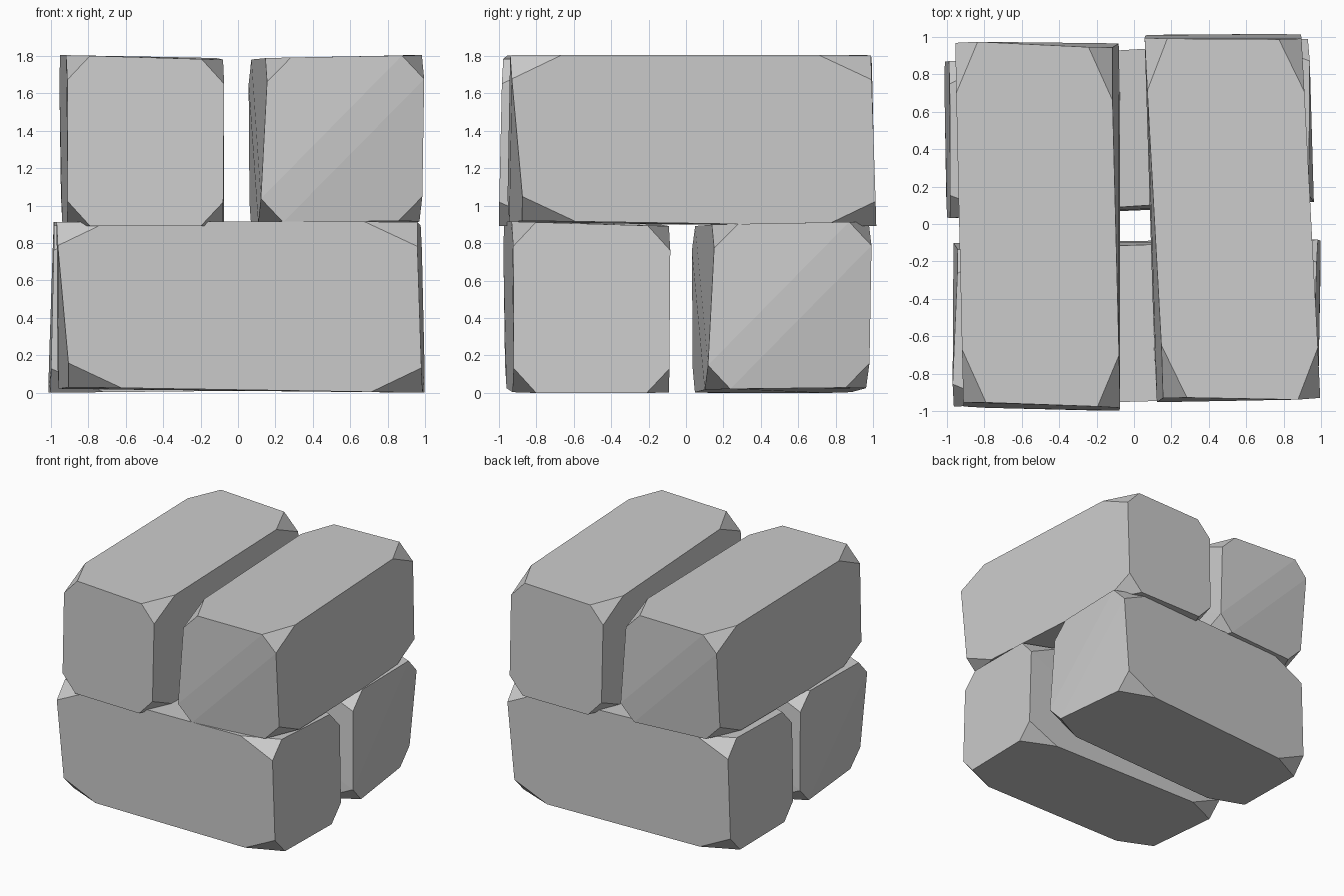
import bpy, bmesh
from math import radians
from mathutils import Vector, Matrix

if "Cube" in bpy.data.objects:
    bpy.data.objects.remove(bpy.data.objects["Cube"])

# Corners of one irregular stone, lying along y on the -x side
# order: front, back / left, right / bottom, top
CORNERS = {
    (0, 0, 0): (-0.91, -0.98, 0.0),    (0, 0, 1): (-0.913, -0.95, 0.915),
    (0, 1, 0): (-0.08, -1.0, 0.0),     (0, 1, 1): (-0.073, -0.98, 0.89),
    (1, 0, 0): (-0.945, 0.90, 0.03),   (1, 0, 1): (-0.957, 0.98, 0.915),
    (1, 1, 0): (-0.075, 0.97, 0.02),   (1, 1, 1): (-0.122, 0.94, 0.90),
}
CUT = 0.145


def stone(name, angle, offset):
    bm = bmesh.new()
    # chipped corners: two points on every edge of the box
    for key, co in CORNERS.items():
        for axis in range(3):
            other = list(key)
            other[axis] = 1 - other[axis]
            bm.verts.new(Vector(co).lerp(Vector(CORNERS[tuple(other)]), CUT))
    bmesh.ops.convex_hull(bm, input=bm.verts[:])
    bmesh.ops.dissolve_limit(bm, angle_limit=radians(1), verts=bm.verts[:], edges=bm.edges[:])
    bmesh.ops.recalc_face_normals(bm, faces=bm.faces[:])
    bm.transform(Matrix.Translation(offset) @ Matrix.Rotation(radians(angle), 4, 'Z'))
    me = bpy.data.meshes.new(name)
    bm.to_mesh(me)
    bm.free()
    ob = bpy.data.objects.new(name, me)
    bpy.context.collection.objects.link(ob)


# Lower pair along x, upper pair along y
stone("lower_front_stone", 90.3, (0, -0.015, 0))
stone("lower_back_stone", 272.3, (0, -0.003, 0))
stone("upper_left_stone", 0, (0, 0, 0.89))
stone("upper_right_stone", 181.7, (0.012, 0.01, 0.89))
